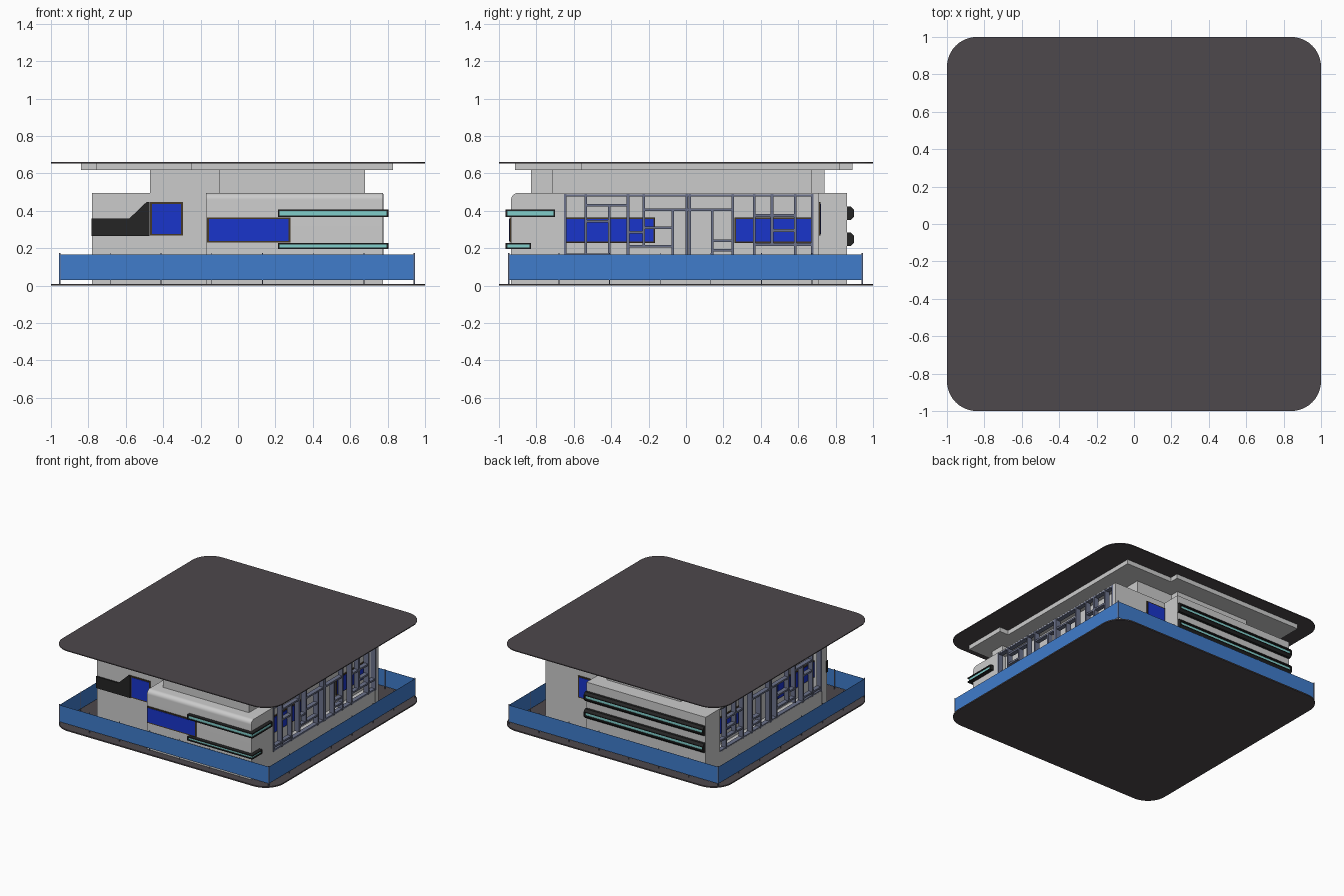
import bpy, bmesh, math

if "Cube" in bpy.data.objects:
    bpy.data.objects.remove(bpy.data.objects["Cube"])


def mat(name, r, g, b):
    m = bpy.data.materials.new(name)
    m.diffuse_color = (r, g, b, 1)
    m.use_nodes = True
    m.node_tree.nodes["Principled BSDF"].inputs["Base Color"].default_value = m.diffuse_color
    return m


DARK = mat("charcoal", .075, .065, .072)
BLACK = mat("black", .018, .018, .018)
BLUE = mat("window_blue", .01, .035, .6)
FENCE = mat("fence_blue", .05, .2, .6)
SLATE = mat("slate", .15, .17, .26)
CYAN = mat("cyan", .22, .62, .6)
BROWN = mat("frame_brown", .06, .04, .02)


def finish(name, bm, m):
    bmesh.ops.recalc_face_normals(bm, faces=bm.faces)
    me = bpy.data.meshes.new(name)
    bm.to_mesh(me)
    bm.free()
    ob = bpy.data.objects.new(name, me)
    bpy.context.collection.objects.link(ob)
    if m:
        me.materials.append(m)
    return ob


def boxes(name, items, m=None):
    """Several boxes (x0, x1, y0, y1, z0, z1) in one object."""
    bm = bmesh.new()
    for x0, x1, y0, y1, z0, z1 in items:
        vs = bmesh.ops.create_cube(bm, size=1)["verts"]
        for v in vs:
            v.co = ((x0 + x1) / 2 + v.co.x * (x1 - x0),
                    (y0 + y1) / 2 + v.co.y * (y1 - y0),
                    (z0 + z1) / 2 + v.co.z * (z1 - z0))
    return finish(name, bm, m)


def prism(name, pts, a, b, m=None, place=lambda u, v, w: (u, v, w)):
    """Outline pts (u, v) extruded from a to b along the third axis."""
    bm = bmesh.new()
    lo = [bm.verts.new(place(u, v, a)) for u, v in pts]
    hi = [bm.verts.new(place(u, v, b)) for u, v in pts]
    bm.faces.new(lo)
    bm.faces.new(hi)
    for i in range(len(pts)):
        j = (i + 1) % len(pts)
        bm.faces.new((lo[i], lo[j], hi[j], hi[i]))
    return finish(name, bm, m)


# Rounded base and roof plates
r = .16
outline = [(sx * (1 - r) + r * math.cos(q * math.pi / 2 + k * math.pi / 20),
            sy * (1 - r) + r * math.sin(q * math.pi / 2 + k * math.pi / 20))
           for q, (sx, sy) in enumerate([(1, 1), (-1, 1), (-1, -1), (1, -1)])
           for k in range(11)]
prism("base_plate", outline, 0, .01, DARK)
prism("roof_plate", outline, .654, .661, DARK)

# Stepped roof slab and upper storey
prism("roof_slab", [(-.76, -.84), (-.25, -.84), (-.25, -.915), (.83, -.915), (.83, -.56), (.75, -.56),
                    (.75, .82), (.33, .82), (.33, .89), (-.84, .89), (-.84, .54), (-.76, .54)], .618, .654)
prism("upper_storey", [(-.47, -.71), (-.1, -.71), (-.1, -.83), (.68, -.83), (.68, -.71), (.53, -.71),
                       (.53, .67), (.2, .67), (.2, .74), (-.47, .74)], .495, .618)

# Lower storey: core, end walls, sills below and ledges above the screens
boxes("core_walls", [(-.70, .70, -.69, .69, .01, .494)])
boxes("front_left_wall", [(-.78, -.17, -.71, -.65, .01, .495)])
boxes("back_right_wall", [(.30, .775, .675, .71, .01, .495)])
boxes("back_block", [(-.78, .30, .675, .86, .01, .495)])
boxes("side_sills", [(.69, .77, -.65, .675, .01, .135), (-.775, -.69, -.65, .675, .01, .135)])
boxes("side_ledges", [(.69, .775, -.65, .675, .487, .495), (-.78, -.69, -.65, .675, .487, .495)])

# Front block with a rounded upper front edge
R = .035
prof = [(-.65, .01), (-.65, .495)] + [
    (-.935 + R - R * math.sin(t * math.pi / 16), .495 - R + R * math.cos(t * math.pi / 16))
    for t in range(9)] + [(-.935, .01)]
fb = prism("front_block", prof, -.17, .775, None, lambda u, v, w: (w, u, v))
bpy.context.view_layer.objects.active = fb
fb.select_set(True)
bpy.ops.object.shade_smooth_by_angle()

# Front and back windows, each a brown frame with a blue pane
for name, x0, x1, y, z0, z1, s in [("front_wide_window", -.165, .28, -.935, .23, .365, -1),
                                   ("front_square_window", -.47, -.295, -.71, .268, .446, -1),
                                   ("back_square_window", .302, .475, .71, .268, .446, 1)]:
    ya, yb, yc = y - s * .005, y + s * .008, y + s * .011
    boxes(name + "_frame", [(x0, x1, min(ya, yb), max(ya, yb), z0, z1)], BROWN)
    boxes(name + "_pane", [(x0 + .009, x1 - .009, min(ya, yc), max(ya, yc), z0 + .009, z1 - .009)], BLUE)

# Black angular panel beside the front square window
prism("front_black_panel", [(-.782, .265), (-.473, .265), (-.473, .446), (-.49, .446), (-.58, .36), (-.782, .36)],
      -.722, -.70, BLACK, lambda u, v, w: (u, w, v))

# Side windows and lattice screens: (y, z0, z1) uprights and (z, y0, y1) rails
uprights = [(-.645, .13, .49), (-.535, .13, .49), (-.41, .13, .43), (-.31, .165, .49), (-.225, .21, .49),
            (-.07, .13, .405), (.005, .13, .49), (.02, .13, .49), (.14, .13, .405), (.25, .13, .49),
            (.365, .13, .49), (.46, .22, .49), (.585, .13, .49), (.675, .13, .49)]
rails = [(.484, -.65, .68), (.137, -.65, .68), (.43, -.535, -.31), (.405, -.225, .25), (.345, -.535, -.41),
         (.31, -.225, -.07), (.285, -.31, -.225), (.21, -.31, -.07), (.165, -.65, -.41), (.375, .365, .585),
         (.295, .46, .585), (.22, .365, .675), (.24, .14, .25), (.19, .14, .25)]
h = .007
for side, s in (("right", 1), ("left", -1)):
    def X(a, b):
        return (a, b) if s > 0 else (-b, -a)
    boxes(side + "_lattice", [(*X(.735, .777), y - h, y + h, a, b) for y, a, b in uprights]
          + [(*X(.738, .774), a, b, z - h, z + h) for z, a, b in rails], SLATE)
    for i, (a, b) in enumerate([(-.65, -.165), (.26, .675)]):
        boxes(f"{side}_window_frame_{i}", [(*X(.69, .71), a, b, .228, .364)], BROWN)
        boxes(f"{side}_window_pane_{i}", [(*X(.69, .714), a + .008, b - .008, .236, .356)], BLUE)

# Front light bands wrapping the corner: black lips around a cyan core
for name, z0, z1, yend in (("upper", .367, .407, -.70), ("lower", .195, .227, -.83)):
    def band(o, x0, ye, a, b):
        return [(x0, .775 + o, -.935 - o, -.93, a, b), (.77, .775 + o, -.935 - o, ye, a, b)]
    boxes(f"front_{name}_band_lips", band(.03, .215, yend, z0, z0 + .008) + band(.03, .215, yend, z1 - .008, z1)
          + [(.215, .223, -.965, -.93, z0, z1), (.77, .805, yend - .008, yend, z0, z1)], BLACK)
    boxes(f"front_{name}_band_core", band(.022, .22, yend - .005, z0 + .004, z1 - .004), CYAN)

# Back light bands: chamfered black channel with a cyan core and solid ends
for name, zc in (("upper", .387), ("lower", .248)):
    def to_world(u, v, w, zc=zc):
        return (w, u, zc + v)
    for part, k in (("top", 1), ("bottom", -1)):
        prism(f"back_{name}_band_{part}_lip", [(.855, .037 * k), (.88, .037 * k), (.897, .019 * k),
                                              (.897, .013 * k), (.855, .013 * k)], -.78, .30, BLACK, to_world)
    for end, a, b in (("left", -.78, -.772), ("right", .292, .30)):
        prism(f"back_{name}_band_{end}_cap", [(.855, -.037), (.88, -.037), (.897, -.019),
                                             (.897, .019), (.88, .037), (.855, .037)], a, b, BLACK, to_world)
    boxes(f"back_{name}_band_core", [(-.775, .295, .855, .885, zc - .015, zc + .015)], CYAN)

# Perimeter fence: thin panels and slim posts
t, F0, F1, G0, G1 = .002, -.955, .945, -.95, .945
boxes("fence_panels", [(F0, F1, G0, G0 + t, .03, .167), (F0, F1, G1 - t, G1, .03, .167),
                       (F0, F0 + t, G0, G1, .03, .167), (F1 - t, F1, G0, G1, .03, .167)], FENCE)
posts = []
for i in range(8):
    px, py = F0 + (F1 - F0) * i / 7, G0 + (G1 - G0) * i / 7
    for x, y in ((px, G0 + .004), (px, G1 - .004), (F0 + .004, py), (F1 - .004, py)):
        posts.append((x - .002, x + .002, y - .002, y + .002, .005, .174))
boxes("fence_posts", posts, SLATE)
